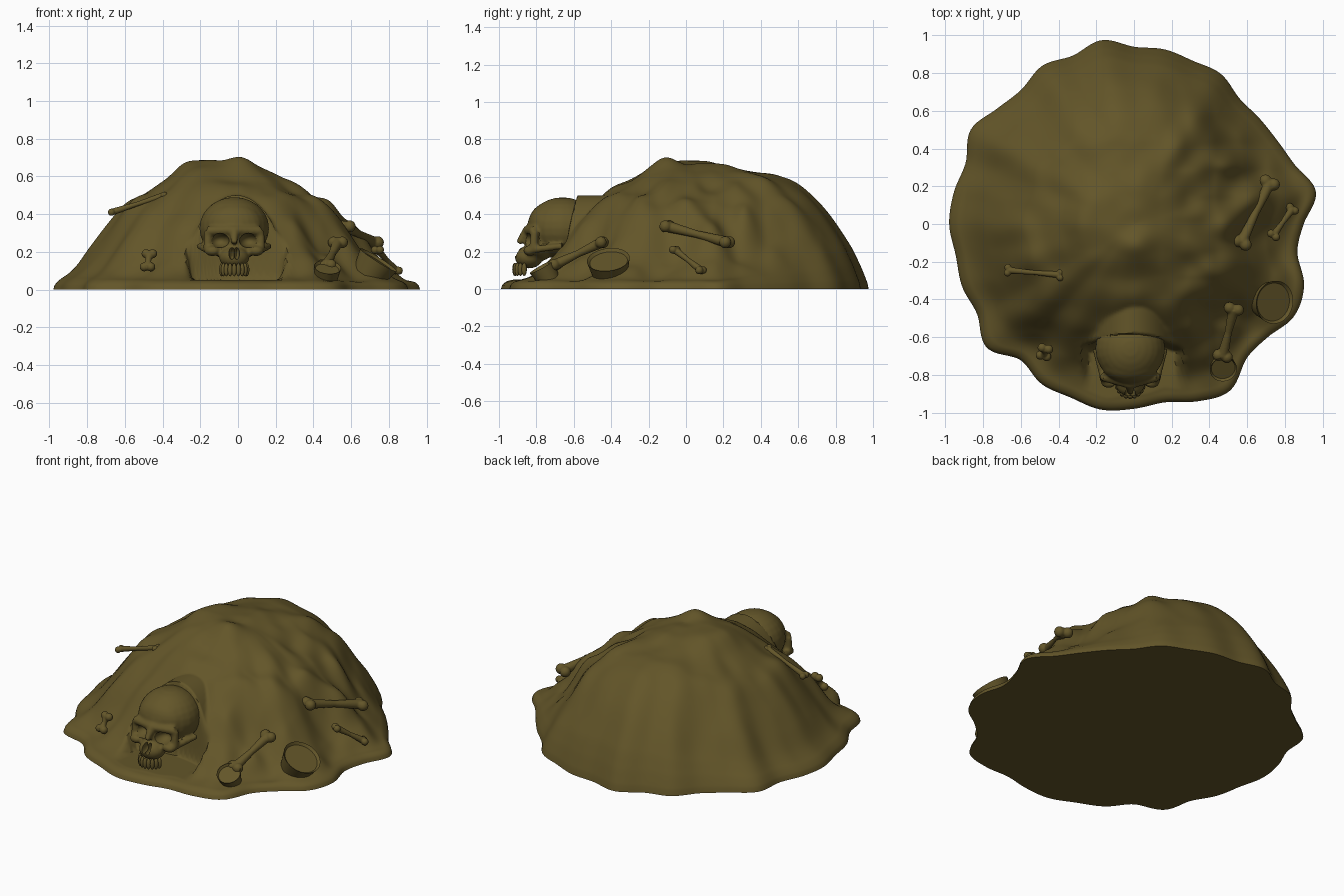
import bpy, bmesh, math
from mathutils import Vector, Matrix, noise

if "Cube" in bpy.data.objects:
    bpy.data.objects.remove(bpy.data.objects["Cube"])

COLOR = (0.125, 0.092, 0.022, 1)
earth = bpy.data.materials.new("olive_earth")
earth.use_nodes = True
earth.diffuse_color = COLOR
shader = earth.node_tree.nodes["Principled BSDF"]
shader.inputs["Base Color"].default_value = COLOR
shader.inputs["Roughness"].default_value = 0.9


def finish(name, bm):
    bmesh.ops.recalc_face_normals(bm, faces=bm.faces)
    mesh = bpy.data.meshes.new(name)
    bm.to_mesh(mesh)
    bm.free()
    mesh.materials.append(earth)
    ob = bpy.data.objects.new(name, mesh)
    bpy.context.collection.objects.link(ob)
    return ob


def activate(ob):
    bpy.ops.object.select_all(action='DESELECT')
    ob.select_set(True)
    bpy.context.view_layer.objects.active = ob


def smooth(ob, angle=45):
    activate(ob)
    bpy.ops.object.shade_smooth_by_angle(angle=math.radians(angle))


def ball(bm, loc, radii):
    m = Matrix.Translation(loc) @ Matrix.Diagonal((*radii, 1))
    bmesh.ops.create_uvsphere(bm, u_segments=24, v_segments=14, radius=1, matrix=m)


def rod(bm, a, b, ra, rb):
    a, b = Vector(a), Vector(b)
    d = b - a
    m = Matrix.Translation((a + b) / 2) @ d.to_track_quat('Z', 'Y').to_matrix().to_4x4()
    bmesh.ops.create_cone(bm, cap_ends=True, segments=16, radius1=ra, radius2=rb,
                          depth=d.length, matrix=m)


def fuse(name, bm, voxel, rounds):
    # Melt overlapping primitives into one skin
    ob = finish(name, bm)
    activate(ob)
    mod = ob.modifiers.new("fuse", 'REMESH')
    mod.mode, mod.voxel_size = 'VOXEL', voxel
    bpy.ops.object.modifier_apply(modifier="fuse")
    mod = ob.modifiers.new("soften", 'SMOOTH')
    mod.iterations = rounds
    bpy.ops.object.modifier_apply(modifier="soften")
    return ob


def spline(vals, t, loop=False):
    n = len(vals)
    i = min(int(t), n - 1 if loop else n - 2)
    f = t - i
    pick = (lambda k: vals[k % n]) if loop else (lambda k: vals[max(0, min(n - 1, k))])
    p, q, r, s = (pick(i + k) for k in (-1, 0, 1, 2))
    return q + f / 2 * (r - p + f * (2 * p - 5 * q + 4 * r - s + f * (3 * (q - r) + s - p)))


def step(a, b, v):
    t = max(0, min(1, (v - a) / (b - a)))
    return t * t * (3 - 2 * t)


# Lobed outline: radius in hundredths, counter-clockwise from +x
RIM = [90, 98, 91, 88, 87, 87, 92, 92, 94, 94, 99, 95, 97, 93, 95, 100, 95, 97,
       98, 96, 97, 96, 102, 94, 98, 98, 100, 98, 96, 100, 102, 93, 93, 98, 96, 88]
# Slope profiles from summit to rim, in hundredths
LEFT = [66, 67, 67, 66, 59, 52, 46, 35, 22, 10, 4]
RIGHT = [66, 65, 62, 57, 51, 44, 36, 25, 13, 6, 4]
BACK = [66, 67, 67, 64, 62, 61, 57, 50, 39, 24, 6]
FRONT = [66, 67, 63, 58, 54, 46, 36, 24, 13, 6, 4]
# Lumps: x, y, height, spread
LUMPS = [(0, -.12, .035, .09), (-.22, .05, .015, .12), (.2, .3, .03, .1),
         (.5, .32, .05, .07), (.48, -.02, .05, .08), (.42, -.3, .04, .09),
         (-.55, -.2, .03, .1), (.3, .1, -.03, .07), (.36, .5, .03, .08)]


def height(a, u, x, y):
    c, s = math.cos(a), math.sin(a)
    z = c * c * spline(RIGHT if c > 0 else LEFT, u * 10)
    z += s * s * spline(BACK if s > 0 else FRONT, u * 10)
    z /= 100
    fade = step(1, .8, u)
    for lx, ly, h, w in LUMPS:
        z += fade * h * math.exp(-((x - lx) ** 2 + (y - ly) ** 2) / (w * w))
    # Folds, rougher on the right-hand side
    rough = .012 + .035 * step(.1, .4, x) + .015 * step(-.3, -.6, y)
    z += fade * rough * noise.noise(Vector((x * 7, y * 7, 3)))
    z += fade * .02 * noise.noise(Vector((x * 3.5, y * 3.5, 8)))
    # Hood above the skull and hollow beneath it
    w = (x + .01) / .27
    if abs(w) < 1:
        hood = .5 * math.sqrt(1 - w * w) * step(-.2, -.35, y)
        z = max(z, hood) if y > -.7 else z
        lip = -.58 - .07 * w * w
        cut = step(lip, lip - .05, y) * step(1, .85, abs(w))
        z += (min(z, .05) - z) * cut
    # Rounded skirt edge
    e = max(0, (u - .95) / .05)
    return max(0, z) * math.sqrt(max(0, 1 - e * e))


# Mound
SIDES, RINGS = 240, 90
bm = bmesh.new()
summit = bm.verts.new((0, 0, height(0, 0, 0, 0)))
rings = []
for i in range(1, RINGS + 1):
    t = i / RINGS
    u = t * (1.4 - .4 * t)
    ring = []
    for j in range(SIDES):
        a = math.tau * j / SIDES
        lobes = spline(RIM, j * len(RIM) / SIDES, True) / 100
        r = u * (lobes * step(0, .7, u) + .95 * (1 - step(0, .7, u)))
        x, y = r * math.cos(a), r * math.sin(a)
        ring.append(bm.verts.new((x, y, height(a, u, x, y))))
    rings.append(ring)
for j in range(SIDES):
    k = (j + 1) % SIDES
    bm.faces.new((summit, rings[0][j], rings[0][k]))
    for inner, outer in zip(rings, rings[1:]):
        bm.faces.new((inner[j], outer[j], outer[k], inner[k]))
bm.faces.new(rings[-1][::-1])
smooth(finish("mound", bm), 60)

# Skull
CX = -.02
bm = bmesh.new()
ball(bm, (CX, -.66, .325), (.185, .19, .165))
ball(bm, (CX, -.74, .34), (.155, .105, .12))
ball(bm, (CX, -.78, .24), (.13, .08, .09))
ball(bm, (CX, -.84, .17), (.08, .075, .06))
rod(bm, (CX, -.85, .31), (CX, -.895, .245), .026, .016)
for s in (-1, 1):
    rod(bm, (CX, -.85, .315), (CX + s * .14, -.81, .31), .024, .026)
    rod(bm, (CX + s * .14, -.81, .31), (CX + s * .14, -.815, .21), .02, .024)
    ball(bm, (CX + s * .115, -.835, .205), (.042, .035, .028))
    rod(bm, (CX + s * .14, -.82, .21), (CX + s * .185, -.66, .23), .02, .016)
skull = fuse("skull", bm, .009, 3)

# Eye and nose openings
bm = bmesh.new()
for s in (-1, 1):
    ball(bm, (CX + s * .078, -.87, .26), (.052, .085, .04))
    ball(bm, (CX + s * .013, -.92, .195), (.016, .07, .036))
cutter = finish("skull_cutter", bm)
cutter.hide_render = True
activate(skull)
mod = skull.modifiers.new("openings", 'BOOLEAN')
mod.operation, mod.object, mod.solver = 'DIFFERENCE', cutter, 'EXACT'
mod.use_self = True
bpy.ops.object.modifier_apply(modifier="openings")
bpy.data.objects.remove(cutter)
smooth(skull, 40)

# Upper teeth
bm = bmesh.new()
for i in range(-4, 5):
    a = i * .32
    ball(bm, (CX + .07 * math.sin(a), -.845 - .07 * math.cos(a), .105), (.013, .014, .035))
smooth(finish("teeth", bm))


# Long bones with two knuckles at each end
def bone(name, a, b, r):
    a, b = Vector(a), Vector(b)
    side = (b - a).cross(Vector((0, 0, 1))).normalized() * r * .9
    mid = (a + b) / 2
    bm = bmesh.new()
    for end in (a, b):
        rod(bm, mid, end, r * .75, r * 1.15)
        for s in (-1, 1):
            ball(bm, end + side * s, (r * 1.2,) * 3)
    smooth(fuse(name, bm, r * .22, 4))


bone("thigh_bone", (.57, -.1, .335), (.72, .22, .25), .027)
bone("shin_bone", (.53, -.45, .25), (.47, -.7, .13), .026)
bone("small_bone", (.74, -.06, .21), (.84, .08, .1), .018)
bone("left_bone", (-.67, -.245, .41), (-.39, -.27, .5), .016)
bone("bone_stub", (-.48, -.7, .12), (-.47, -.66, .19), .02)


# Open sockets with raised rims
def cup(name, loc, normal, r, depth):
    m = Matrix.Translation(loc) @ Vector(normal).to_track_quat('Z', 'Y').to_matrix().to_4x4()
    bm = bmesh.new()
    bmesh.ops.create_cone(bm, cap_ends=True, segments=40, radius1=r * .8, radius2=r, depth=depth)
    top = max(bm.faces, key=lambda f: f.calc_center_median().z)
    bmesh.ops.inset_region(bm, faces=[top], thickness=r * .12)
    bmesh.ops.translate(bm, verts=top.verts, vec=(0, 0, -.015))
    bm.transform(m)
    smooth(finish(name, bm), 35)


cup("large_cup", (.72, -.41, .115), (.5, -.1, .8), .115, .1)
cup("small_cup", (.47, -.75, .08), (.1, -.45, .8), .072, .09)
